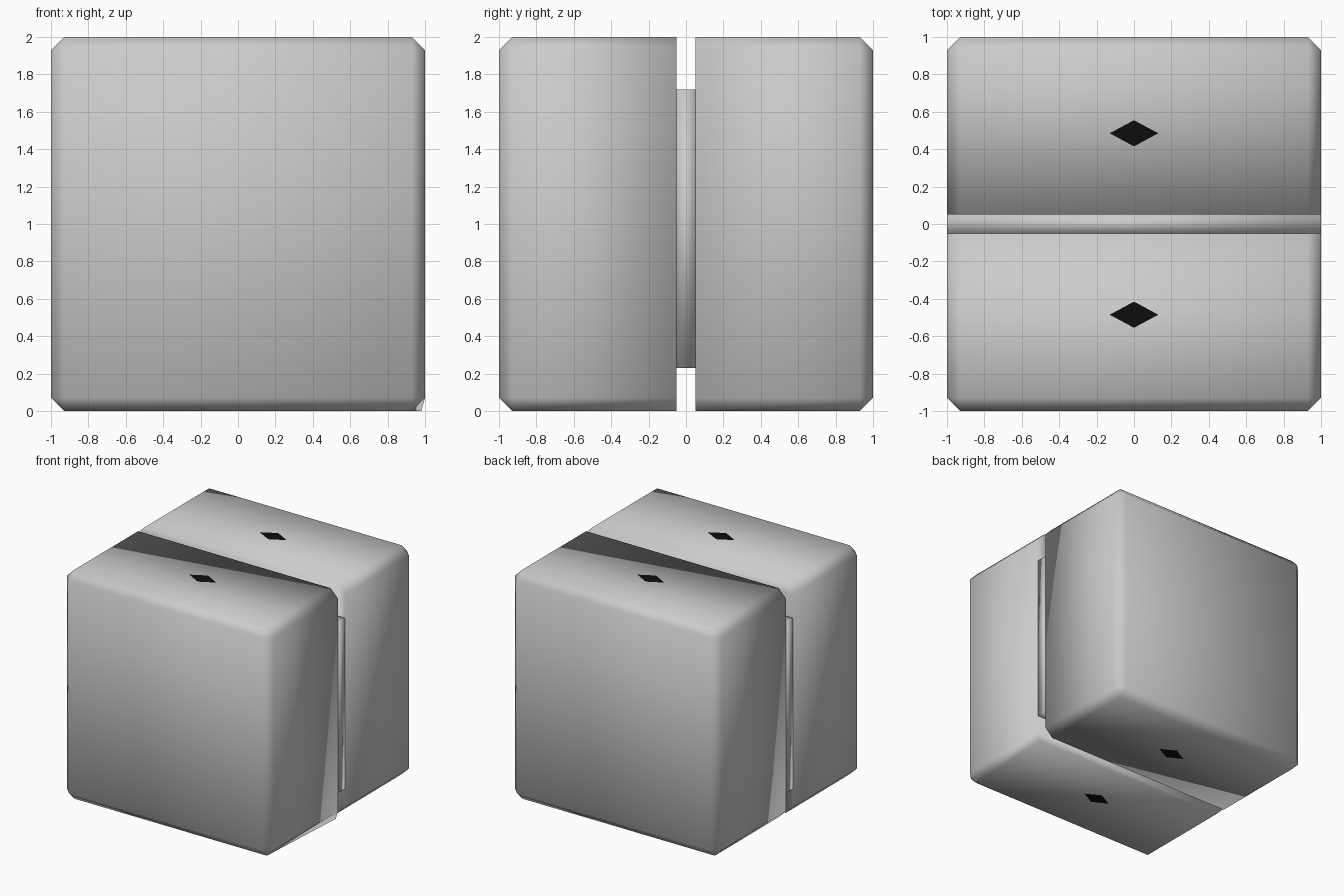
import bpy, bmesh
from mathutils import Vector

if "Cube" in bpy.data.objects:
    bpy.data.objects.remove(bpy.data.objects["Cube"])

BEVEL = 0.07
GAP = 0.05


def finish(name, bm, smooth=True):
    mesh = bpy.data.meshes.new(name)
    for f in bm.faces:
        f.smooth = smooth
    bm.to_mesh(mesh)
    bm.free()
    obj = bpy.data.objects.new(name, mesh)
    bpy.context.collection.objects.link(obj)
    return obj


# Half of a chamfered cube, cut flat at the centre gap
def half_block(name, side):
    bm = bmesh.new()
    bmesh.ops.create_cube(bm, size=2)
    bmesh.ops.translate(bm, verts=bm.verts, vec=(0, 0, 1))
    bmesh.ops.bevel(bm, geom=bm.edges[:], offset=BEVEL, segments=1,
                    affect='EDGES', profile=0.5)
    bmesh.ops.bisect_plane(bm, geom=bm.verts[:] + bm.edges[:] + bm.faces[:],
                           plane_co=(0, side * GAP, 0), plane_no=(0, -side, 0),
                           clear_outer=True)
    bmesh.ops.holes_fill(bm, edges=[e for e in bm.edges if e.is_boundary])
    # One lower inner corner of the front half stays almost square
    if side < 0:
        for v in bm.verts:
            if (v.co - Vector((1 - BEVEL, -GAP, 0))).length < 0.01:
                v.co.x = 0.98
    bmesh.ops.recalc_face_normals(bm, faces=bm.faces)
    return finish(name, bm)


half_block("front_half", -1)
half_block("back_half", 1)

# Plate joining the two halves inside the gap
bm = bmesh.new()
bmesh.ops.create_cube(bm, size=1)
for v in bm.verts:
    v.co = (v.co.x * 2, v.co.y * 2 * GAP, 0.975 + v.co.z * 1.49)
finish("centre_plate", bm)

# Black diamond inlays on the top and bottom of each half
black = bpy.data.materials.new("black")
black.diffuse_color = (0.004, 0.004, 0.004, 1)
black.use_nodes = True
black.node_tree.nodes["Principled BSDF"].inputs["Base Color"].default_value = black.diffuse_color
for y, half in ((-0.485, "front"), (0.485, "back")):
    for z, level in ((2.001, "top"), (-0.001, "bottom")):
        bm = bmesh.new()
        pts = [(0.13, y), (0, y + 0.07), (-0.13, y), (0, y - 0.07)]
        if z < 0:
            pts.reverse()
        bm.faces.new([bm.verts.new((px, py, z)) for px, py in pts])
        inlay = finish(f"{half}_{level}_diamond", bm, False)
        inlay.data.materials.append(black)
